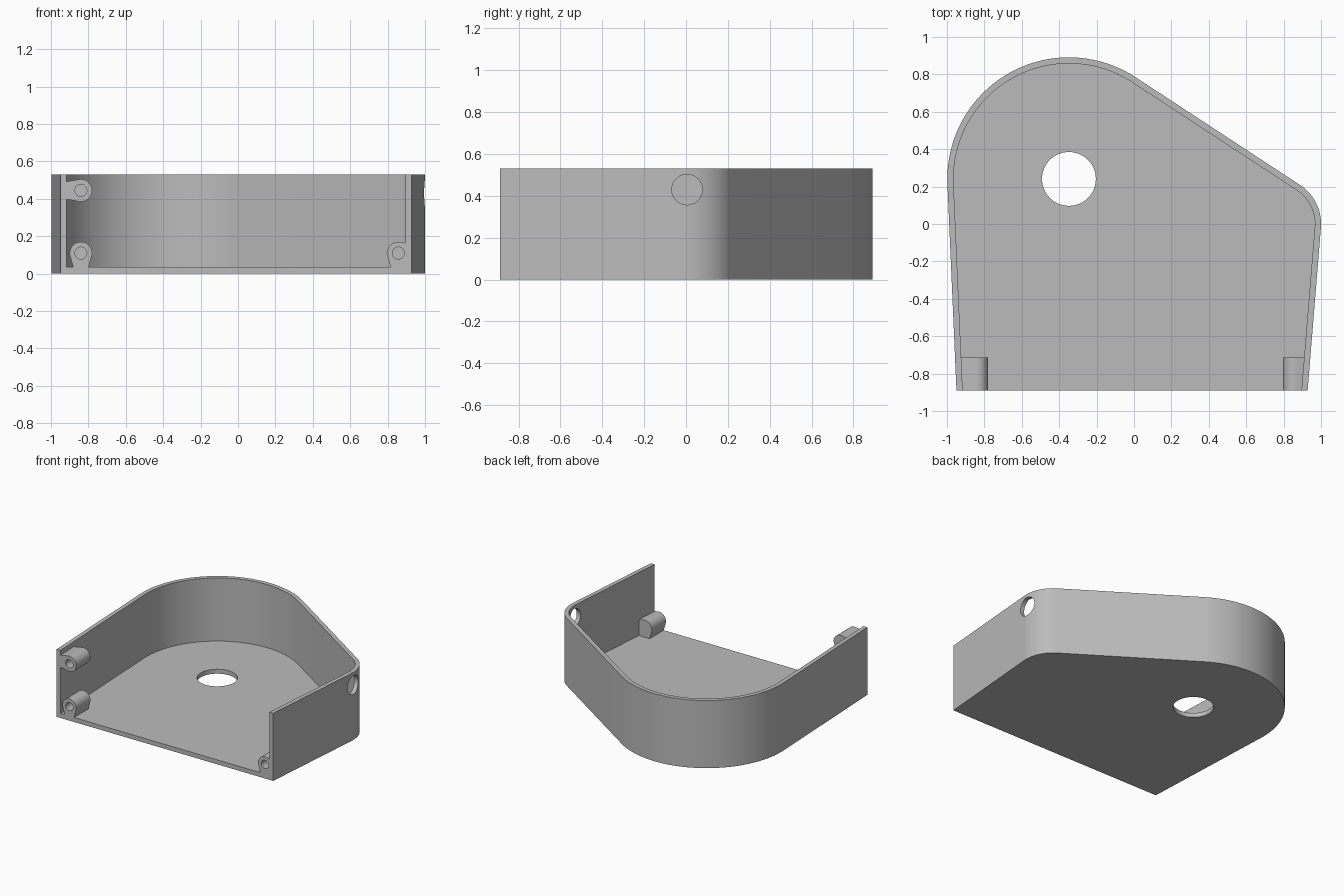
import bpy, bmesh
from math import sin, cos, radians, atan2, acos, hypot
from mathutils import Vector
from mathutils.geometry import convex_hull_2d

if "Cube" in bpy.data.objects:
    bpy.data.objects.remove(bpy.data.objects["Cube"], do_unlink=True)

FRONT, HEIGHT, WALL, FLOOR = -0.89, 0.53, 0.033, 0.035
BIG, BIG_R = (-0.348, 0.241), 0.65
SMALL, SMALL_R = (0.75, 0.0), 0.25

grey = bpy.data.materials.new("plain grey")
grey.use_nodes = True
colour = (0.5, 0.5, 0.5, 1)
grey.diffuse_color = colour
grey.node_tree.nodes["Principled BSDF"].inputs["Base Color"].default_value = colour


def prism(name, points, start, end):
    """Solid between two matching loops; points are 3D, shifted by start and end."""
    bm = bmesh.new()
    low = [bm.verts.new(Vector(p) + Vector(start)) for p in points]
    high = [bm.verts.new(Vector(p) + Vector(end)) for p in points]
    bm.faces.new(low)
    bm.faces.new(high)
    for i in range(len(low)):
        j = (i + 1) % len(low)
        bm.faces.new((low[i], low[j], high[j], high[i]))
    bmesh.ops.recalc_face_normals(bm, faces=bm.faces)
    mesh = bpy.data.meshes.new(name)
    bm.to_mesh(mesh)
    bm.free()
    mesh.materials.append(grey)
    obj = bpy.data.objects.new(name, mesh)
    bpy.context.collection.objects.link(obj)
    return obj


def arc(centre, r, a0, a1, n):
    steps = [a0 + (a1 - a0) * i / n for i in range(n + 1)]
    return [(centre[0] + r * cos(a), centre[1] + r * sin(a)) for a in steps]


def circle(centre, r, n=48):
    return arc(centre, r, 0, radians(360), n)[:-1]


def outline(inset, front):
    """Two tangent arcs with side walls running to the open front."""
    dx, dy = SMALL[0] - BIG[0], SMALL[1] - BIG[1]
    slope = atan2(dy, dx) + acos((BIG_R - SMALL_R) / hypot(dx, dy))
    left, right = radians(182.5), radians(-4.65)

    def front_corner(c, r, a):
        reach = c[0] * cos(a) + c[1] * sin(a) + r - inset
        return ((reach - front * sin(a)) / cos(a), front)

    return ([front_corner(BIG, BIG_R, left)]
            + arc(BIG, BIG_R - inset, left, slope, 64)
            + arc(SMALL, SMALL_R - inset, slope, right, 32)
            + [front_corner(SMALL, SMALL_R, right)])


def cut(obj, cutter):
    cutter.hide_render = True
    mod = obj.modifiers.new("cut", 'BOOLEAN')
    mod.operation, mod.solver, mod.object = 'DIFFERENCE', 'EXACT', cutter
    bpy.context.view_layer.objects.active = obj
    bpy.ops.object.modifier_apply(modifier=mod.name)
    bpy.data.objects.remove(cutter, do_unlink=True)


def flat(points):
    return [(x, y, 0) for x, y in points]


def upright(points):
    return [(x, 0, z) for x, z in points]


# Housing: floor and wall, open at the top and front
housing = prism("housing", flat(outline(0, FRONT)), (0, 0, 0), (0, 0, HEIGHT))
cut(housing, prism("pocket", flat(outline(WALL, FRONT - 0.1)), (0, 0, FLOOR), (0, 0, 1)))
cut(housing, prism("floor_hole", flat(circle(BIG, 0.144)), (0, 0, -0.1), (0, 0, 0.1)))
side_ring = [(0, y, z) for y, z in circle((0.005, 0.43), 0.073)]
cut(housing, prism("side_hole", side_ring, (0.85, 0, 0), (1.1, 0, 0)))
parts = [housing]

# Screw bosses, each with a web to the nearest wall or floor
bosses = {
    "upper_right_boss": ((-0.84, 0.445), [(-0.93, 0.49), (-0.93, 0.40)]),
    "lower_right_boss": ((-0.84, 0.11), [(-0.877, 0.02), (-0.803, 0.02)]),
    "lower_left_boss": ((0.857, 0.11), [(0.82, 0.02), (0.91, 0.02), (0.91, 0.16)]),
}
for name, (centre, web) in bosses.items():
    points = circle(centre, 0.06) + web
    hull = [points[i] for i in convex_hull_2d([Vector(p) for p in points])]
    boss = prism(name, upright(hull), (0, FRONT, 0), (0, -0.715, 0))
    cut(boss, prism("pilot_hole", upright(circle(centre, 0.032)),
                    (0, FRONT - 0.05, 0), (0, -0.75, 0)))
    parts.append(boss)

# Smooth curved walls, sharp edges
for obj in parts:
    bpy.ops.object.select_all(action='DESELECT')
    obj.select_set(True)
    bpy.context.view_layer.objects.active = obj
    bpy.ops.object.shade_smooth_by_angle(angle=radians(30))
